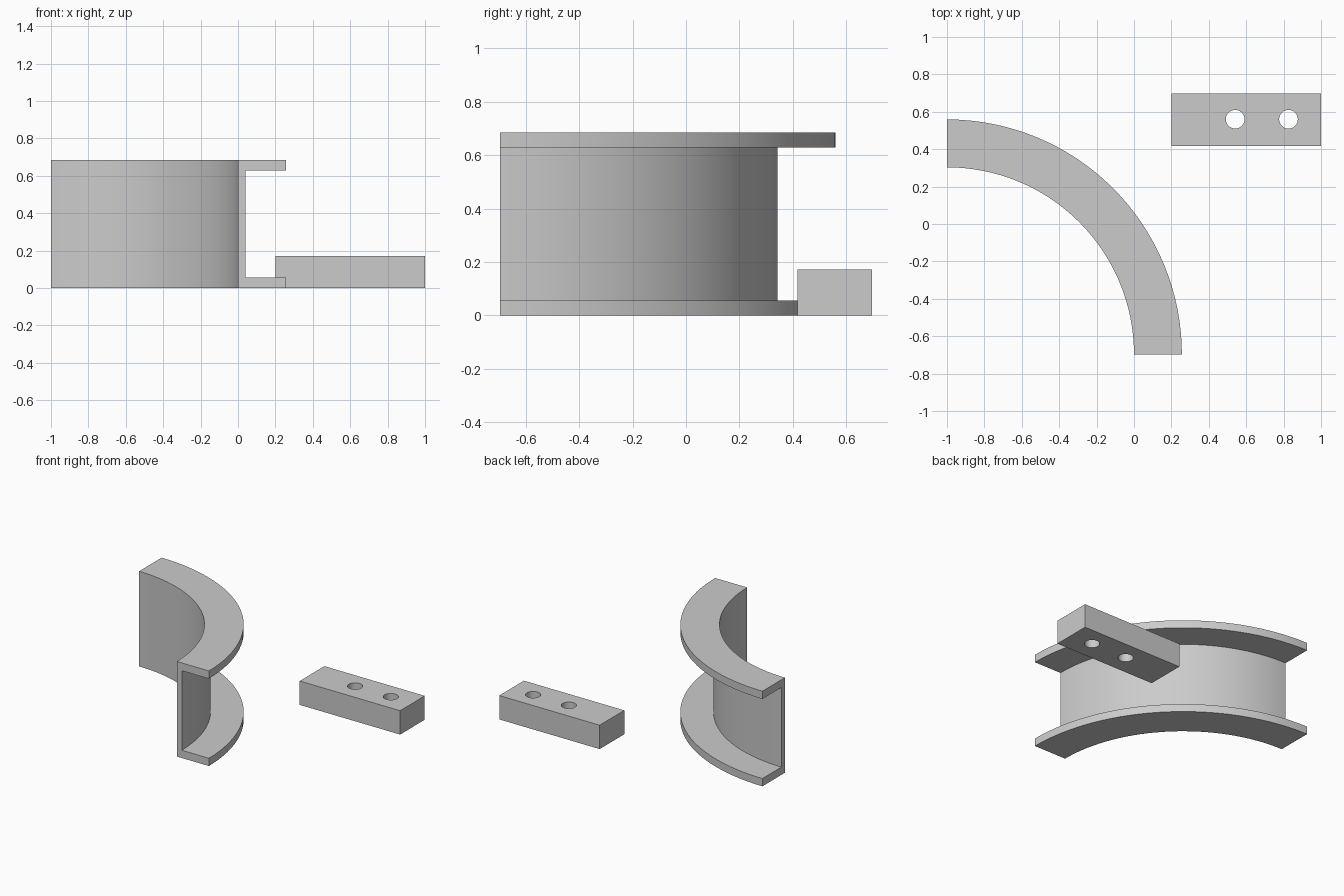
import bpy, bmesh, math
from mathutils import Vector

cube = bpy.data.objects.get("Cube")
if cube:
    bpy.data.objects.remove(cube, do_unlink=True)

# Single grey material
grey = bpy.data.materials.new("light grey")
grey.use_nodes = True
color = (0.6, 0.6, 0.6, 1)
grey.diffuse_color = color
grey.node_tree.nodes["Principled BSDF"].inputs["Base Color"].default_value = color


def finish(bm, name):
    bmesh.ops.recalc_face_normals(bm, faces=bm.faces)
    mesh = bpy.data.meshes.new(name)
    bm.to_mesh(mesh)
    bm.free()
    mesh.materials.append(grey)
    obj = bpy.data.objects.new(name, mesh)
    bpy.context.collection.objects.link(obj)
    return obj


def shade(obj):
    bpy.ops.object.select_all(action='DESELECT')
    bpy.context.view_layer.objects.active = obj
    obj.select_set(True)
    bpy.ops.object.shade_smooth_by_angle(angle=math.radians(30))


# Quarter ring: C-shaped channel section swept a quarter turn
CENTER = Vector((-1, -0.697, 0))
INNER, WALL, RIM = 1.0, 1.04, 1.256
HEIGHT, FLANGE = 0.685, 0.056
section = [(INNER, 0), (RIM, 0), (RIM, FLANGE), (WALL, FLANGE),
           (WALL, HEIGHT - FLANGE), (RIM, HEIGHT - FLANGE),
           (RIM, HEIGHT), (INNER, HEIGHT)]
bm = bmesh.new()
verts = [bm.verts.new(CENTER + Vector((r, 0, z))) for r, z in section]
start = bm.faces.new(verts)
end_cap = start.copy()
bmesh.ops.spin(bm, geom=list(end_cap.verts) + list(end_cap.edges) + [end_cap],
               cent=CENTER, axis=(0, 0, 1), angle=math.pi / 2, steps=32)
bmesh.ops.remove_doubles(bm, verts=bm.verts, dist=0.0001)
# Drop any doubled cap at the start plane, then close both ends once
caps = [f for f in bm.faces if len(f.verts) == len(section)]
bmesh.ops.delete(bm, geom=caps, context='FACES_ONLY')
bmesh.ops.holes_fill(bm, edges=[e for e in bm.edges if e.is_boundary], sides=0)
shade(finish(bm, "channel_quarter_ring"))

# Block with two through holes
LOW, HIGH = Vector((0.2, 0.417, 0)), Vector((1.0, 0.697, 0.172))
bm = bmesh.new()
bmesh.ops.create_cube(bm, size=1)
bmesh.ops.scale(bm, vec=HIGH - LOW, verts=bm.verts)
bmesh.ops.translate(bm, vec=(LOW + HIGH) / 2, verts=bm.verts)
block = finish(bm, "drilled_block")

for i, x in enumerate((0.541, 0.826)):
    bm = bmesh.new()
    bmesh.ops.create_cone(bm, cap_ends=True, segments=32, radius1=0.05,
                          radius2=0.05, depth=0.5)
    bmesh.ops.translate(bm, vec=(x, 0.56, 0.086), verts=bm.verts)
    cutter = finish(bm, f"hole_cutter_{i + 1}")
    cutter.hide_render = True
    drill = block.modifiers.new("hole", 'BOOLEAN')
    drill.operation, drill.solver, drill.object = 'DIFFERENCE', 'EXACT', cutter
    bpy.context.view_layer.objects.active = block
    bpy.ops.object.modifier_apply(modifier=drill.name)
    bpy.data.objects.remove(cutter, do_unlink=True)
shade(block)
